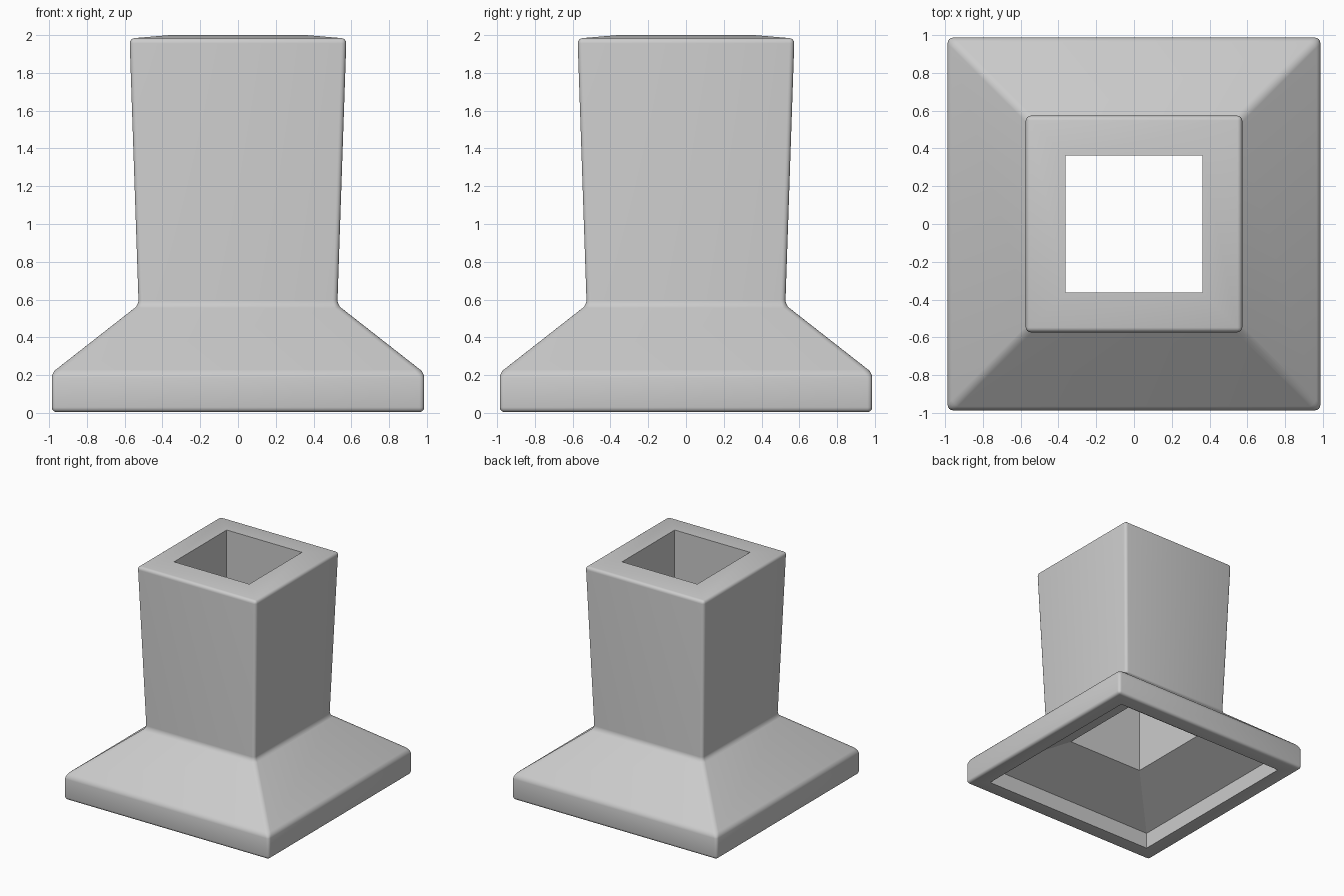
import bpy, bmesh

if "Cube" in bpy.data.objects:
    bpy.data.objects.remove(bpy.data.objects["Cube"])

# Square cross-sections (half width, height): outside going up, then inside going down
outer = [(0.986, 0.004), (0.986, 0.212), (0.526, 0.572), (0.574, 1.982)]
inner = [(0.362, 2.0), (0.37, 0.36), (0.845, 0.145), (0.845, 0.004)]

bm = bmesh.new()


def ring(h, z):
    return [bm.verts.new((x * h, y * h, z))
            for x, y in ((-1, -1), (1, -1), (1, 1), (-1, 1))]


rings = [ring(h, z) for h, z in outer + inner]

# Skin neighbouring rings, closing the shell at the bottom rim
for a, b in zip(rings, rings[1:] + rings[:1]):
    for i in range(4):
        j = (i + 1) % 4
        bm.faces.new((a[i], a[j], b[j], b[i]))
bmesh.ops.recalc_face_normals(bm, faces=bm.faces)

# Soften only the outside edges; the inside stays crisp
outside = {v for r in rings[:len(outer)] for v in r}
edges = [e for e in bm.edges if all(v in outside for v in e.verts)]
bmesh.ops.bevel(bm, geom=edges, offset=0.026, offset_type='OFFSET',
                segments=4, profile=0.5, affect='EDGES', clamp_overlap=True)

mesh = bpy.data.meshes.new("hood_shell")
bm.to_mesh(mesh)
bm.free()
hood = bpy.data.objects.new("hood_shell", mesh)
bpy.context.collection.objects.link(hood)

# Smooth the rounded edges, keep the inner edges sharp
bpy.context.view_layer.objects.active = hood
hood.select_set(True)
bpy.ops.object.shade_smooth_by_angle(angle=0.5)
